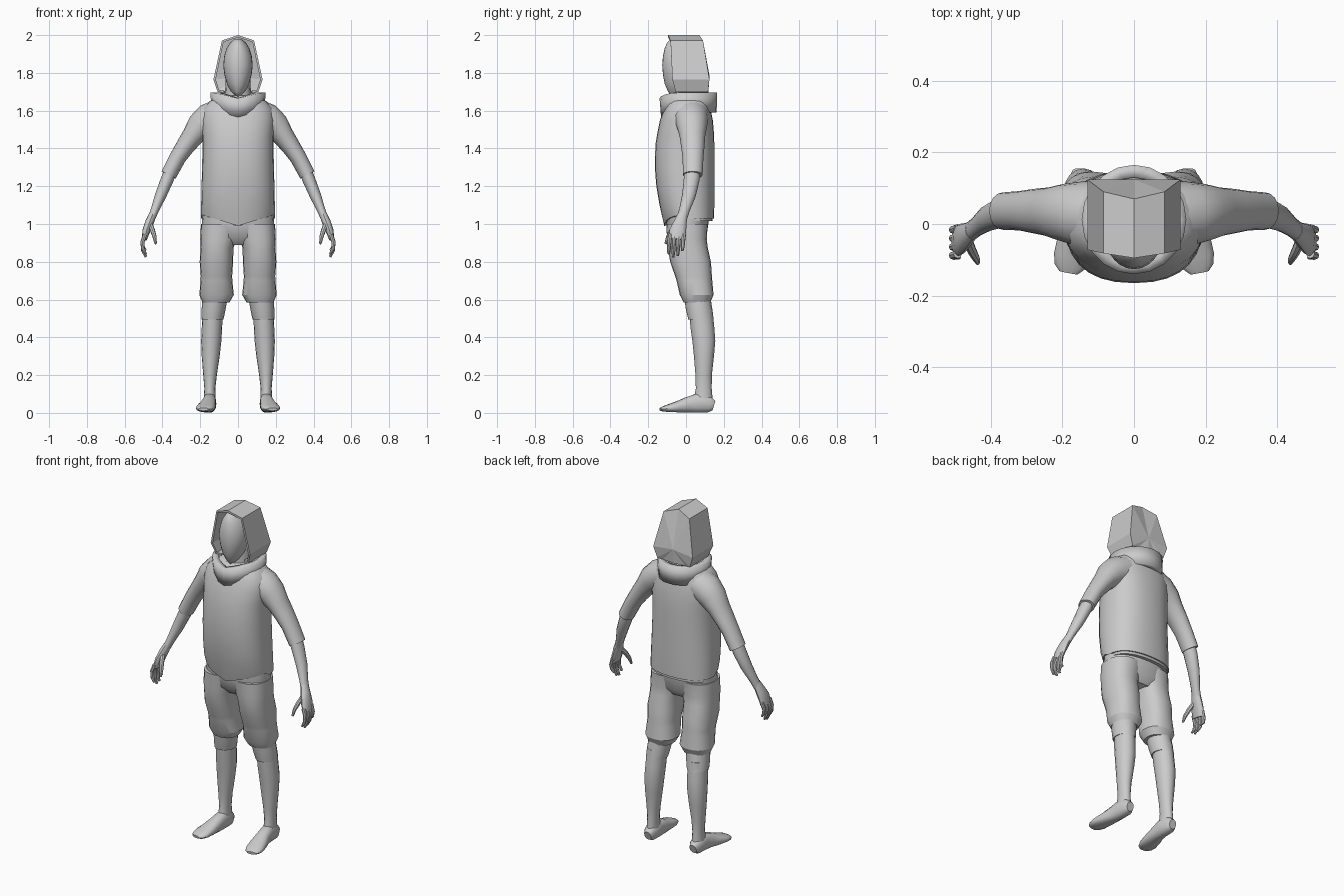
import bpy, bmesh, math
from mathutils import Vector

grey = bpy.data.materials.new("light_grey")
grey.diffuse_color = (0.6, 0.6, 0.6, 1)


def finish(name, bm, smooth=40, shell=0):
    bmesh.ops.recalc_face_normals(bm, faces=bm.faces)
    mesh = bpy.data.meshes.new(name)
    bm.to_mesh(mesh)
    bm.free()
    mesh.materials.append(grey)
    ob = bpy.data.objects.new(name, mesh)
    bpy.context.collection.objects.link(ob)
    bpy.context.view_layer.objects.active = ob
    ob.select_set(True)
    if smooth:
        bpy.ops.object.shade_smooth_by_angle(angle=math.radians(smooth))
    ob.select_set(False)
    if shell:
        mod = ob.modifiers.new("thickness", 'SOLIDIFY')
        mod.thickness = shell
        mod.offset = -1
    return ob


def loft(name, rings, n=16, level=False, ref=(0, 1, 0), power=1.0, side=1,
         caps=True, adjust=None, smooth=40, shell=0):
    """Skin oval rings (x, y, z, half width, half depth) along a path."""
    bm = bmesh.new()
    loops = []
    pts = [Vector(r[:3]) for r in rings]
    for i, (p, r) in enumerate(zip(pts, rings)):
        t = pts[min(i + 1, len(pts) - 1)] - pts[max(i - 1, 0)]
        t = Vector((0, 0, 1)) if level else t.normalized()
        v = Vector(ref)
        v = (v - t * v.dot(t)).normalized()
        u = v.cross(t)
        loop = []
        for k in range(n):
            a = 2 * math.pi * k / n
            c, s = math.cos(a), math.sin(a)
            c = math.copysign(abs(c) ** power, c)
            s = math.copysign(abs(s) ** power, s)
            q = p + u * (c * r[3]) + v * (s * r[4])
            if adjust:
                q = adjust(q, i)
            q.x *= side
            loop.append(bm.verts.new(q))
        loops.append(loop)
    for a, b in zip(loops, loops[1:]):
        for k in range(n):
            m = (k + 1) % n
            bm.faces.new((a[k], a[m], b[m], b[k]))
    if caps:
        bm.faces.new(loops[0])
        bm.faces.new(loops[-1])
    return finish(name, bm, smooth, shell)


def span(z, x0, x1, y0, y1):
    """Level ring given by its extents."""
    return ((x0 + x1) / 2, (y0 + y1) / 2, z, (x1 - x0) / 2, (y1 - y0) / 2)


# Shirt body with a pointed front hem
def hem(q, i):
    if i == 0 and q.y < 0:
        q.z = 1.05 - 0.06 * (1 - min(1, abs(q.x) / 0.195))
    return q


loft("shirt_body", [span(z, -w, w, a, b) for z, w, a, b in (
    (1.03, .195, -.115, .148), (1.10, .195, -.14, .150), (1.20, .193, -.157, .150),
    (1.30, .19, -.165, .150), (1.42, .188, -.162, .150), (1.48, .19, -.152, .148),
    (1.55, .195, -.138, .142), (1.61, .185, -.115, .13), (1.65, .15, -.10, .12),
    (1.68, .10, -.07, .10))], n=28, level=True, power=.85, adjust=hem)

# Undershirt showing below the hem, and the seat of the shorts
loft("shorts_seat", [span(z, -w, w, a, b) for z, w, a, b in (
    (.89, .10, -.05, .08), (.93, .18, -.09, .108), (1.0, .192, -.105, .118),
    (1.09, .185, -.11, .135))], n=24, level=True, power=.85)
loft("undershirt_hem", [span(1.015, -.187, .187, -.095, .14),
                        span(1.10, -.187, .187, -.10, .143)],
     n=24, level=True, power=.85)

# Neck and raised collar, dipping at the front
loft("neck", [span(1.60, -.08, .08, -.06, .10), span(1.70, -.068, .068, -.06, .08),
              span(1.80, -.065, .065, -.05, .07)], level=True)


def collar_dip(q, i):
    if q.y < 0:
        front = max(0, 1 - abs(q.x) / 0.125)
        q.z -= front * (0.03 if i else 0.025)
    return q


loft("collar", [span(1.59, -.14, .14, -.132, .162), span(1.695, -.146, .146, -.14, .165)],
     n=20, level=True, caps=False, adjust=collar_dip, shell=.035, smooth=30)

# Smooth rounded face with a narrow chin
loft("face", [span(z, -w, w, a, .05) for z, w, a in (
    (1.675, .015, -.075), (1.70, .038, -.095), (1.74, .058, -.112), (1.79, .072, -.122),
    (1.84, .078, -.126), (1.89, .073, -.122), (1.93, .060, -.113), (1.96, .042, -.10),
    (1.978, .02, -.08))], n=24, level=True, smooth=60)

# Faceted hood: arched outline run from the open front to a folded back
arch = [(-.075, 1.695), (-.108, 1.70), (-.13, 1.765), (-.085, 1.972), (0, 2.0),
        (.085, 1.972), (.13, 1.765), (.108, 1.70), (.075, 1.695)]
front_y = [-.05, -.055, -.072, -.082, -.095, -.082, -.072, -.055, -.05]
back_y = [.11, .117, .124, .09, .07, .09, .124, .117, .11]
bm = bmesh.new()
fr = [bm.verts.new((x, y, z)) for (x, z), y in zip(arch, front_y)]
bk = [bm.verts.new((x, y, z)) for (x, z), y in zip(arch, back_y)]
for k in range(8):
    bm.faces.new((fr[k], fr[k + 1], bk[k + 1], bk[k]))
mid = bm.verts.new((0, .125, 1.78))
low = bm.verts.new((0, .118, 1.695))
for k in range(8):
    bm.faces.new((bk[k], bk[k + 1], mid))
bm.faces.new((low, bk[0], mid))
bm.faces.new((bk[8], low, mid))
finish("hood", bm, smooth=0, shell=.012)

for side, tag in ((1, "left"), (-1, "right")):
    # Sleeve and bare arm
    loft(tag + "_sleeve", [
        (.09, .025, 1.58, .085, .095), (.155, .028, 1.55, .088, .09),
        (.20, .032, 1.515, .076, .08), (.24, .034, 1.465, .058, .068),
        (.28, .036, 1.41, .05, .062), (.32, .037, 1.35, .044, .055),
        (.367, .036, 1.26, .042, .052)], side=side)
    loft(tag + "_forearm", [
        (.345, .035, 1.31, .034, .042), (.375, .030, 1.235, .034, .042),
        (.41, .015, 1.15, .03, .036), (.44, -.008, 1.075, .022, .028),
        (.458, -.022, 1.03, .02, .028)], n=12, side=side)
    # Hand: palm, four curled fingers and thumb
    loft(tag + "_palm", [
        (.452, -.018, 1.05, .02, .026), (.468, -.03, 1.01, .023, .034),
        (.485, -.043, .965, .021, .044), (.496, -.05, .92, .014, .042)],
        n=12, side=side)
    for k in range(4):
        y = -.084 + .024 * k
        tip = (.842, .825, .832, .86)[k]
        loft(tag + "_finger_%d" % (k + 1), [
            (.492, y, .945, .012, .012), (.506, y - .004, .905, .011, .011),
            (.503, y - .006, (.905 + tip) / 2 - .005, .010, .010),
            (.488, y - .008, tip, .006, .007)], n=8, side=side)
    loft(tag + "_thumb", [
        (.465, -.045, 1.0, .014, .016), (.452, -.075, .965, .013, .014),
        (.441, -.095, .93, .011, .011), (.436, -.108, .895, .006, .007)], n=8, side=side)

    # Loose shorts leg with gentle folds
    loft(tag + "_shorts_leg", [span(*r) for r in (
        (.585, .045, .188, -.012, .128), (.625, .022, .205, -.033, .146),
        (.70, .030, .198, -.05, .139), (.725, .031, .197, -.058, .137),
        (.80, .026, .203, -.084, .132), (.875, .024, .198, -.097, .115),
        (.92, .008, .200, -.10, .11), (1.0, -.01, .196, -.105, .115))],
        n=20, level=True, power=.85, side=side, smooth=25)
    # Under-layer cuff below the knee
    loft(tag + "_knee_cuff", [span(*r) for r in (
        (.495, .077, .194, .012, .146), (.545, .066, .193, .0, .14),
        (.61, .055, .188, -.01, .13))], level=True, side=side)
    # Calf and ankle
    loft(tag + "_calf", [span(*r) for r in (
        (.06, .118, .182, .04, .142), (.13, .120, .178, .052, .136),
        (.20, .112, .184, .05, .137), (.30, .097, .192, .042, .148),
        (.38, .088, .195, .034, .155), (.45, .084, .192, .024, .15),
        (.55, .08, .188, .015, .14))], level=True, side=side)
    # Bare foot turned slightly outward
    loft(tag + "_foot", [
        (.150, .148, .038, .022, .026), (.150, .125, .045, .035, .043),
        (.151, .06, .052, .036, .052), (.156, .01, .043, .040, .042),
        (.166, -.045, .032, .048, .030), (.174, -.09, .025, .050, .021),
        (.180, -.12, .021, .042, .014), (.183, -.136, .019, .026, .008)],
        n=14, ref=(0, 0, 1), power=.85, side=side)
